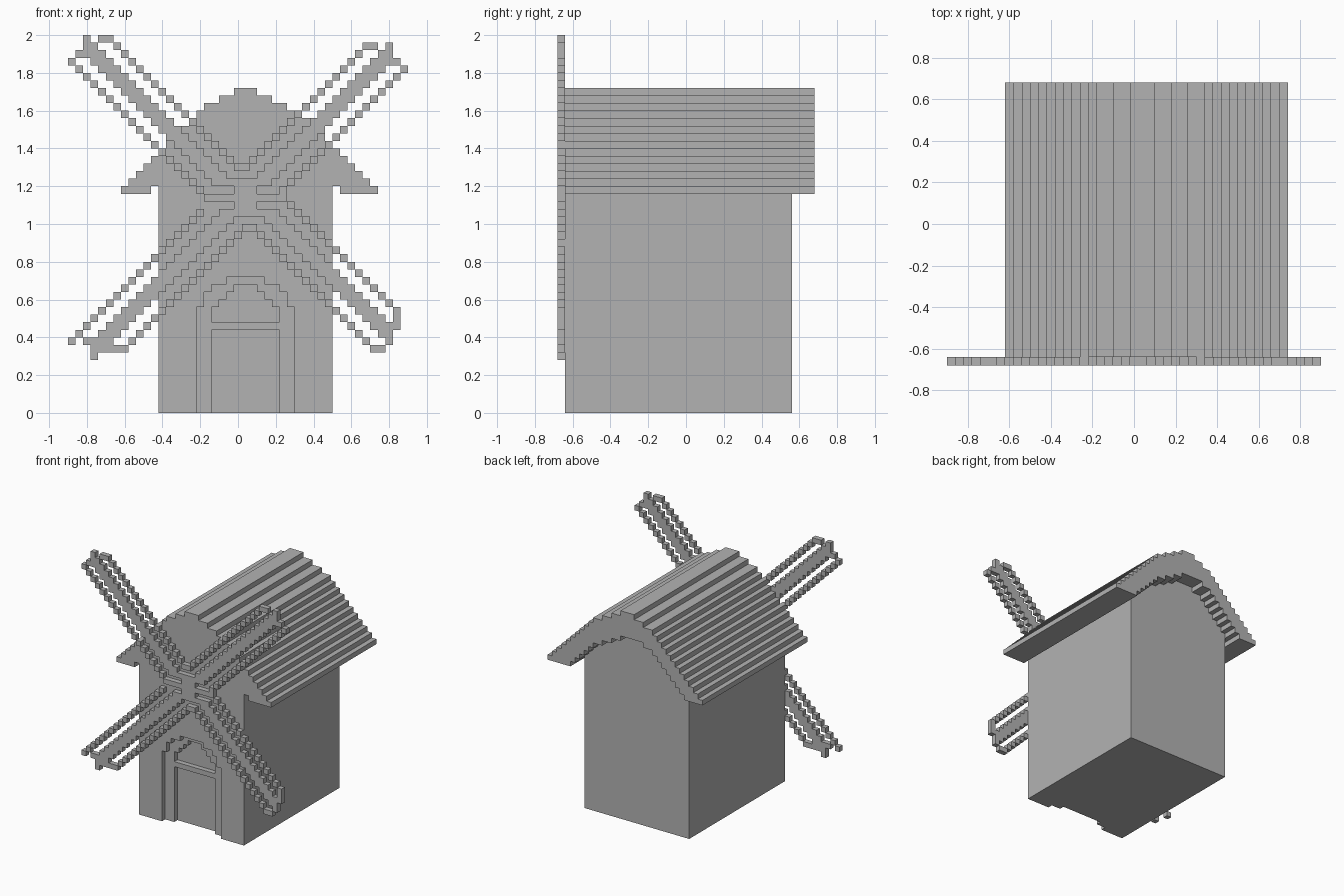
import bpy, bmesh

cube = bpy.data.objects.get("Cube")
if cube:
    bpy.data.objects.remove(cube, do_unlink=True)

U = 0.04  # block size

stone = bpy.data.materials.new("plain_grey")
stone.use_nodes = True
GREY = (0.45, 0.45, 0.45, 1)
stone.diffuse_color = GREY
stone.node_tree.nodes["Principled BSDF"].inputs["Base Color"].default_value = GREY


def finish(name, bm):
    bmesh.ops.recalc_face_normals(bm, faces=bm.faces)
    mesh = bpy.data.meshes.new(name)
    bm.to_mesh(mesh)
    bm.free()
    mesh.materials.append(stone)
    obj = bpy.data.objects.new(name, mesh)
    bpy.context.collection.objects.link(obj)
    return obj


def stairs(rows, base):
    """Stepped outline: up the left ends, down the right ends of (x0, x1, top) rows."""
    left, right, z = [], [], base
    for x0, x1, top in rows:
        left += [(x0, z), (x0, top)]
        right += [(x1, z), (x1, top)]
        z = top
    path = left + right[::-1]
    return [p for n, p in enumerate(path) if n == 0 or p != path[n - 1]]


def prism(name, outline, y0, y1):
    """Extrude an x-z outline from y0 to y1."""
    bm = bmesh.new()
    face = bm.faces.new([bm.verts.new((x, y0, z)) for x, z in outline])
    made = bmesh.ops.extrude_face_region(bm, geom=[face])["geom"]
    moved = [v for v in made if isinstance(v, bmesh.types.BMVert)]
    bmesh.ops.translate(bm, verts=moved, vec=(0, y1 - y0, 0))
    return finish(name, bm)


def blocks(name, cells, y0, y1):
    """Extrude a set of grid cells, keeping only the exposed sides."""
    bm = bmesh.new()

    def quad(*pts):
        bm.faces.new([bm.verts.new(p) for p in pts])

    for i, j in cells:
        a, b = i * U - 0.9, (i + 1) * U - 0.9
        c, d = j * U, (j + 1) * U
        quad((a, y0, c), (b, y0, c), (b, y0, d), (a, y0, d))
        quad((a, y1, c), (a, y1, d), (b, y1, d), (b, y1, c))
        if (i - 1, j) not in cells:
            quad((a, y0, c), (a, y0, d), (a, y1, d), (a, y1, c))
        if (i + 1, j) not in cells:
            quad((b, y0, c), (b, y1, c), (b, y1, d), (b, y0, d))
        if (i, j - 1) not in cells:
            quad((a, y0, c), (a, y1, c), (b, y1, c), (b, y0, c))
        if (i, j + 1) not in cells:
            quad((a, y0, d), (b, y0, d), (b, y1, d), (a, y1, d))
    return finish(name, bm)


# Roof: stepped vault, with a hollow underside that shows at the back
EAVE = 1.16
lefts = [-0.62 + U * k for k in range(12)]
lefts[11:] = [-0.18, -0.10, -0.02]
rights = [0.74 - U * k for k in range(11)] + [0.26, 0.18, 0.10]
outer = [(a, b, EAVE + U * (k + 1)) for k, (a, b) in enumerate(zip(lefts, rights))]
inner = [(lefts[k + 4], rights[k + 5], EAVE + U * (k + 1)) for k in range(9)]
prism("roof", stairs(outer, EAVE) + stairs(inner, EAVE)[::-1], -0.64, 0.68)

# Tower, with two thin front layers that form the stepped doorway
wall = stairs([(-0.42, 0.50, EAVE + 2 * U)] + inner[2:], 0)
porch = [(-0.22, 0.30, 0.56), (-0.18, 0.26, 0.64), (-0.14, 0.22, 0.68), (-0.06, 0.14, 0.72)]
opening = [(-0.14, 0.22, 0.56), (-0.10, 0.18, 0.60), (-0.06, 0.14, 0.64), (-0.02, 0.10, 0.68)]
prism("tower", wall, -0.56, 0.56)
prism("door_frame_layer", wall + stairs(opening, 0)[::-1], -0.60, -0.56)
prism("front_wall_layer", wall + stairs(porch, 0)[::-1], -0.64, -0.60)
prism("door_lintel", stairs([(-0.14, 0.22, 0.48)], 0.44), -0.60, -0.56)

# Sails: each arm is a solid diagonal spar between two single-block rails
def arm(sign, middle, spar, low_rail, high_rail):
    cells = set()
    for i in range(45):
        for j in range(50):
            off = i + sign * j - middle
            if (abs(off) <= 1 and i in spar) or (off == -4 and i in low_rail) \
                    or (off == 4 and i in high_rail):
                cells.add((i, j))
    return cells


sails = arm(1, 50, range(2, 24), range(0, 19), range(5, 23))
sails |= arm(-1, -5, range(22, 43), range(23, 40), range(28, 45))
sails |= arm(-1, -5, range(3, 23), range(0, 19), range(7, 24))
sails |= arm(1, 52, range(23, 43), range(24, 41), range(28, 44))

# End caps of the four arms
sails |= {(1, 47), (2, 47), (3, 48), (4, 49)}
sails |= {(40, 48), (41, 47), (42, 47), (43, 46)}
sails |= {(2, 9), (3, 9), (4, 9), (5, 8), (6, 8)}
sails |= {(41, 8), (42, 9), (43, 11), (43, 12)}

# Hub with a cross bar and small slots
sails |= {(i, 28) for i in range(18, 28)}
sails |= {(i, j) for i in range(21, 26) for j in range(26, 31)}
sails -= {(i, j) for i in (18, 19, 20, 21, 25, 26) for j in (27, 29)}
blocks("sails", sails, -0.68, -0.64)
